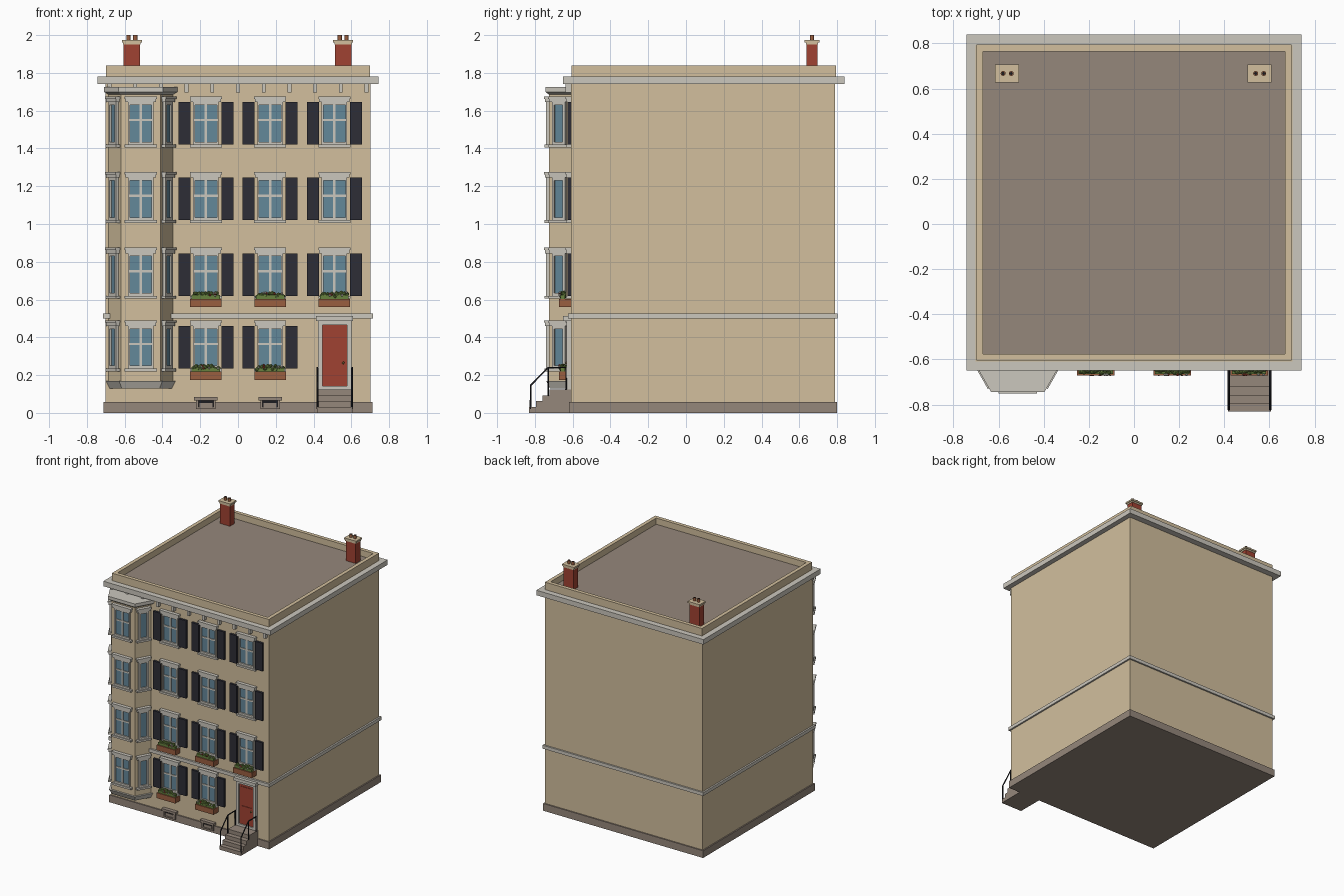
import bpy, bmesh, math, random
from mathutils import Matrix, Vector

cube = bpy.data.objects.get("Cube")
if cube:
    bpy.data.objects.remove(cube, do_unlink=True)
random.seed(4)


def material(name, hexcode):
    srgb = [int(hexcode[i:i + 2], 16) / 255 for i in (0, 2, 4)]
    colour = [((c + 0.055) / 1.055) ** 2.4 for c in srgb] + [1]
    m = bpy.data.materials.new(name)
    m.use_nodes = True
    m.diffuse_color = colour
    node = m.node_tree.nodes["Principled BSDF"]
    node.inputs["Base Color"].default_value = colour
    node.inputs["Roughness"].default_value = 0.8
    return m


WALL = material("sand render", "D2BF9D")
TRIM = material("pale stone", "CBC7BD")
SLATE = material("taupe stone", "95877B")
GLASS = material("blue glass", "64889A")
NAVY = material("dark navy paint", "2D2D36")
RED = material("brick red", "A04232")
CLAY = material("terracotta", "9A5F40")
LEAF = material("leaf green", "67813F")
IRON = material("black iron", "1C1C20")
BRASS = material("brass", "A9894E")


class Part:
    """Collects simple solids into one mesh, with a material per solid."""

    def __init__(self, name):
        self.name, self.bm, self.mats = name, bmesh.new(), []

    def paint(self, verts, mat):
        if mat not in self.mats:
            self.mats.append(mat)
        for f in {f for v in verts for f in v.link_faces}:
            f.material_index = self.mats.index(mat)

    def box(self, mat, x, y, z):
        size = [b - a for a, b in (x, y, z)]
        mid = Vector([(a + b) / 2 for a, b in (x, y, z)])
        m = Matrix.Translation(mid) @ Matrix.Diagonal(size + [1])
        made = bmesh.ops.create_cube(self.bm, size=1, matrix=m)["verts"]
        self.paint(made, mat)
        return self

    def prism(self, mat, low, high, z0, z1):
        a = [self.bm.verts.new((x, y, z0)) for x, y in low]
        b = [self.bm.verts.new((x, y, z1)) for x, y in high]
        self.bm.faces.new(a[::-1])
        self.bm.faces.new(b)
        for i in range(len(a)):
            j = (i + 1) % len(a)
            self.bm.faces.new((a[i], a[j], b[j], b[i]))
        self.paint(a + b, mat)
        return self

    def tube(self, mat, r, x, y, z0, z1):
        m = Matrix.Translation((x, y, (z0 + z1) / 2))
        self.paint(bmesh.ops.create_cone(self.bm, cap_ends=True, segments=12, radius1=r,
                                         radius2=r, depth=z1 - z0, matrix=m)["verts"], mat)
        return self

    def ball(self, mat, r, pos):
        self.paint(bmesh.ops.create_icosphere(self.bm, subdivisions=1, radius=r,
                                              matrix=Matrix.Translation(pos))["verts"], mat)
        return self

    def mesh(self):
        bmesh.ops.recalc_face_normals(self.bm, faces=self.bm.faces)
        me = bpy.data.meshes.new(self.name)
        self.bm.to_mesh(me)
        self.bm.free()
        for m in self.mats:
            me.materials.append(m)
        return me

    def place(self):
        return put(self.name, self.mesh())


def put(name, me, loc=(0, 0, 0), turn=0):
    ob = bpy.data.objects.new(name, me)
    ob.location, ob.rotation_euler.z = loc, turn
    bpy.context.collection.objects.link(ob)
    return ob


def both(a):
    return (-a, a)


FRONT = -0.61

# main walls, plinth, belt course and cornice
Part("walls").box(WALL, both(0.702), (FRONT, 0.79), (0.05, 1.78)).place()
Part("plinth").box(SLATE, both(0.712), (-0.62, 0.80), (0, 0.058)).place()
Part("belt_course").box(TRIM, both(0.715), (-0.625, 0.803), (0.5, 0.527)).place()
Part("cornice").box(TRIM, both(0.743), (-0.65, 0.84), (1.74, 1.78)).place()

# parapet with the sunken roof deck inside it
roof = Part("parapet_and_roof").box(WALL, both(0.698), (-0.605, 0.795), (1.775, 1.84))
roof.mats.append(SLATE)
top = max(roof.bm.faces, key=lambda f: f.calc_center_median().z)
bmesh.ops.inset_region(roof.bm, faces=[top], thickness=0.042)
deck = bmesh.ops.extrude_discrete_faces(roof.bm, faces=[top])["faces"][0]
bmesh.ops.translate(roof.bm, verts=deck.verts, vec=(0, 0, -0.05))
deck.material_index = 1
roof.place()

# brackets under the cornice
brackets = Part("cornice_brackets")
for k in range(-5, 6):
    x = k * 0.136
    brackets.box(TRIM, (x - 0.01, x + 0.01), (-0.637, FRONT), (1.695, 1.745))
brackets.place()


# bay tower
BAY_X = -0.515


def bay_outline(front, back, y):
    return [(BAY_X - back, FRONT + 0.01), (BAY_X - back, FRONT), (BAY_X - front, y),
            (BAY_X + front, y), (BAY_X + back, FRONT), (BAY_X + back, FRONT + 0.01)]


shaft = bay_outline(0.105, 0.17, -0.725)
cap = bay_outline(0.118, 0.195, -0.745)
Part("bay_walls").prism(WALL, shaft, shaft, 0.16, 1.7).place()
Part("bay_cap").prism(TRIM, shaft, cap, 1.685, 1.70).prism(TRIM, cap, cap, 1.70, 1.725).place()
Part("bay_base").prism(TRIM, bay_outline(0.1, 0.165, -0.72),
                       bay_outline(0.115, 0.185, -0.74), 0.13, 0.17).place()


# windows, with the wall surface at local y = 0
def window_mesh(name, half, pane, bars):
    p = Part(name)
    p.box(GLASS, both(pane), (-0.005, 0.002), (0.028, 0.228))
    for s in (-1, 1):
        p.box(TRIM, sorted((s * pane, s * half)), (-0.016, 0.002), (0.012, 0.245))
    p.box(TRIM, both(pane), (-0.016, 0.002), (0.012, 0.03))
    p.box(TRIM, both(pane), (-0.016, 0.002), (0.225, 0.245))
    p.box(TRIM, both(half + 0.017), (-0.024, 0.002), (0, 0.015))
    p.box(TRIM, both(half + 0.013), (-0.022, 0.002), (0.24, 0.262))
    p.box(TRIM, both(half + 0.017), (-0.027, 0.002), (0.258, 0.27))
    if bars:
        p.box(TRIM, both(0.007), (-0.01, 0), (0.03, 0.225))
        p.box(TRIM, both(pane), (-0.01, 0), (0.139, 0.151))
    return p.mesh()


wide = window_mesh("window", 0.068, 0.058, True)
narrow = window_mesh("bay_side_window", 0.04, 0.026, False)
shutter = Part("shutter").box(NAVY, both(0.032), (-0.018, 0.002), (0.015, 0.24)).mesh()
ROWS = (0.22, 0.605, 1.005, 1.405)
COLUMNS = (-0.17, 0.17, 0.51)
slant = math.atan2(0.115, 0.065)
for floor, z in enumerate(ROWS):
    put("bay_front_window", wide, (BAY_X, -0.725, z))
    for s in (-1, 1):
        put("bay_side_window", narrow, (BAY_X + s * 0.1375, -0.6675, z), s * slant)
    for col, x in enumerate(COLUMNS):
        if floor == 0 and col == 2:
            continue
        put("window", wide, (x, FRONT, z))
        for s in (-1, 1):
            put("shutter", shutter, (x + s * 0.114, FRONT, z))

# flower boxes
for floor, z in enumerate(ROWS[:2]):
    for x in COLUMNS[:2 + floor]:
        p = Part("flower_box")
        p.box(CLAY, (x - 0.083, x + 0.083), (-0.672, FRONT), (z - 0.045, z - 0.002))
        p.box(LEAF, (x - 0.076, x + 0.076), (-0.664, -0.64), (z - 0.005, z + 0.018))
        for i in range(18):
            r = random.uniform(0.009, 0.014)
            p.ball(LEAF, r, (x - 0.068 + i * 0.008, random.uniform(-0.66, -0.642),
                             z + random.uniform(0.01, 0.03)))
        for i in range(5):
            spot = (x + random.uniform(-0.065, 0.065), -0.668, z + random.uniform(0.012, 0.034))
            p.ball((TRIM, RED)[i % 2], 0.007, spot)
        p.place()

# front door
DOOR_X = 0.512
door = Part("front_door")
door.box(RED, (DOOR_X - 0.064, DOOR_X + 0.064), (-0.622, FRONT), (0.142, 0.465))
door.box(RED, (DOOR_X - 0.05, DOOR_X + 0.05), (-0.626, FRONT), (0.16, 0.29))
door.box(RED, (DOOR_X - 0.05, DOOR_X + 0.05), (-0.626, FRONT), (0.31, 0.445))
door.ball(BRASS, 0.008, (DOOR_X + 0.046, -0.632, 0.265)).place()
frame = Part("door_frame")
for s in (-1, 1):
    frame.box(TRIM, sorted((DOOR_X + s * 0.064, DOOR_X + s * 0.088)), (-0.632, FRONT), (0.12, 0.49))
frame.box(TRIM, (DOOR_X - 0.064, DOOR_X + 0.064), (-0.632, FRONT), (0.465, 0.49))
frame.box(TRIM, (DOOR_X - 0.064, DOOR_X + 0.064), (-0.632, FRONT), (0.12, 0.142))
frame.box(TRIM, (DOOR_X - 0.098, DOOR_X + 0.098), (-0.65, FRONT), (0.487, 0.512)).place()

# front steps
steps = Part("front_steps")
for i, y in enumerate((-0.83, -0.795, -0.76, -0.722)):
    steps.box(SLATE, (DOOR_X - 0.095, DOOR_X + 0.095), (y, FRONT), (0, 0.031 * (i + 1)))
steps.place()

# iron handrails
for s in (-1, 1):
    cu = bpy.data.curves.new("handrail", "CURVE")
    cu.dimensions, cu.bevel_depth, cu.bevel_resolution = "3D", 0.005, 1
    cu.use_fill_caps = True
    x = DOOR_X + s * 0.092
    paths = [[(-0.823, 0.02), (-0.823, 0.145), (-0.73, 0.24), (-0.635, 0.24), (-0.635, 0.12)],
             [(-0.73, 0.09), (-0.73, 0.24)]]
    for path in paths:
        sp = cu.splines.new("POLY")
        sp.points.add(len(path) - 1)
        for pt, (y, z) in zip(sp.points, path):
            pt.co = (x, y, z, 1)
    cu.materials.append(IRON)
    put("handrail", cu)

# basement vents
for x in COLUMNS[:2]:
    p = Part("basement_vent")
    p.box(SLATE, (x - 0.062, x + 0.062), (-0.64, FRONT), (0.066, 0.085))
    for s in (-1, 1):
        p.box(SLATE, sorted((x + s * 0.04, x + s * 0.052)), (-0.632, FRONT), (0.02, 0.07))
    p.box(SLATE, (x - 0.052, x + 0.052), (-0.632, FRONT), (0.02, 0.03))
    p.box(IRON, (x - 0.04, x + 0.04), (-0.624, FRONT), (0.03, 0.067))
    p.box(SLATE, (x - 0.034, x + 0.034), (-0.627, FRONT), (0.03, 0.052)).place()

# chimneys
for x in (-0.562, 0.557):
    p = Part("chimney")
    p.box(RED, (x - 0.044, x + 0.044), (0.637, 0.697), (1.78, 1.957))
    p.box(WALL, (x - 0.047, x + 0.047), (0.634, 0.7), (1.95, 1.962))
    p.box(WALL, (x - 0.053, x + 0.053), (0.628, 0.706), (1.962, 1.975))
    for s in (-1, 1):
        p.tube(CLAY, 0.011, x + s * 0.018, 0.667, 1.97, 2.0)
        p.tube(IRON, 0.007, x + s * 0.018, 0.667, 1.99, 2.001)
    p.place()
